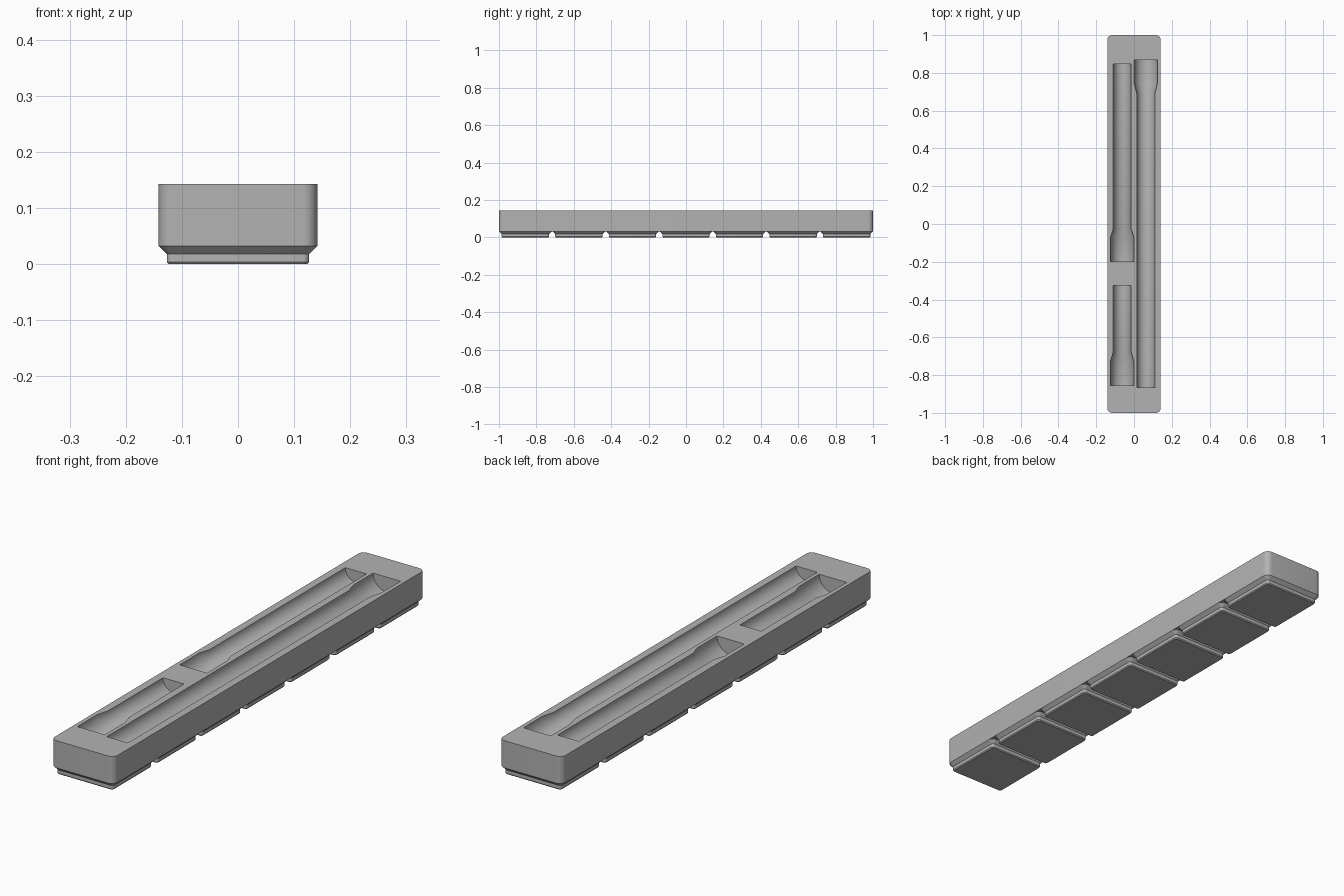
import bpy, bmesh
from math import cos, sin, pi, radians

cube = bpy.data.objects.get("Cube")
if cube:
    bpy.data.objects.remove(cube, do_unlink=True)

GREY = (0.45, 0.45, 0.45, 1)
mat = bpy.data.materials.new("plain grey")
mat.use_nodes = True
mat.diffuse_color = GREY
mat.node_tree.nodes["Principled BSDF"].inputs["Base Color"].default_value = GREY


def loft(name, rings):
    """Closed solid through a list of equal-length point rings."""
    bm = bmesh.new()
    loops = [[bm.verts.new(p) for p in ring] for ring in rings]
    n = len(loops[0])
    for a, b in zip(loops, loops[1:]):
        for i in range(n):
            j = (i + 1) % n
            bm.faces.new((a[i], a[j], b[j], b[i]))
    bm.faces.new(loops[0][::-1])
    bm.faces.new(loops[-1])
    bmesh.ops.recalc_face_normals(bm, faces=bm.faces)
    mesh = bpy.data.meshes.new(name)
    bm.to_mesh(mesh)
    bm.free()
    mesh.materials.append(mat)
    obj = bpy.data.objects.new(name, mesh)
    bpy.context.collection.objects.link(obj)
    return obj


def rounded_rect(hx, hy, r, z, cy=0, steps=8):
    pts = []
    for q, (sx, sy) in enumerate([(1, 1), (-1, 1), (-1, -1), (1, -1)]):
        for k in range(steps + 1):
            a = (q + k / steps) * pi / 2
            pts.append((sx * (hx - r) + r * cos(a), cy + sy * (hy - r) + r * sin(a), z))
    return pts


def circle(x, y, r, z, n=64):
    return [(x + r * cos(2 * pi * i / n), y, z + r * sin(2 * pi * i / n)) for i in range(n)]


def smooth(obj):
    bpy.ops.object.select_all(action='DESELECT')
    obj.select_set(True)
    bpy.context.view_layer.objects.active = obj
    bpy.ops.object.shade_smooth_by_angle(angle=radians(25))


# Tray body
HALF, TOP, SHELF, PITCH = 0.1414, 0.143, 0.0324, 0.2862
tray = loft("tray_body", [rounded_rect(HALF, 1, 0.0256, z) for z in (SHELF, TOP)])

# Half-round tool channels: x, narrow end, neck, shoulder, wide end
NARROW, WIDE = 0.0475, 0.0615
channels = [
    (-0.0625, 0.847, -0.026, -0.069, -0.198),
    (-0.0625, -0.325, -0.677, -0.727, -0.855),
    (0.0625, -0.865, 0.688, 0.746, 0.867),
]
for x, end, neck, shoulder, wide_end in channels:
    profile = [(end, NARROW), (neck, NARROW), (shoulder, WIDE), (wide_end, WIDE)]
    cutter = loft("channel_cutter", [circle(x, y, r, TOP) for y, r in profile])
    cutter.hide_render = True
    bpy.context.view_layer.objects.active = tray
    mod = tray.modifiers.new("channel", 'BOOLEAN')
    mod.operation = 'DIFFERENCE'
    mod.solver = 'EXACT'
    mod.object = cutter
    bpy.ops.object.modifier_apply(modifier=mod.name)
    bpy.data.objects.remove(cutter, do_unlink=True)
smooth(tray)

# Seven stepped feet: half width, corner radius, height
foot_profile = [(0.1235, 0.008, 0), (0.1268, 0.011, 0.004),
                (0.1268, 0.011, 0.0182), (HALF, 0.0256, SHELF)]
for i in range(7):
    foot = loft(f"foot_{i + 1}", [rounded_rect(h, h, r, z, (i - 3) * PITCH)
                                  for h, r, z in foot_profile])
    smooth(foot)
